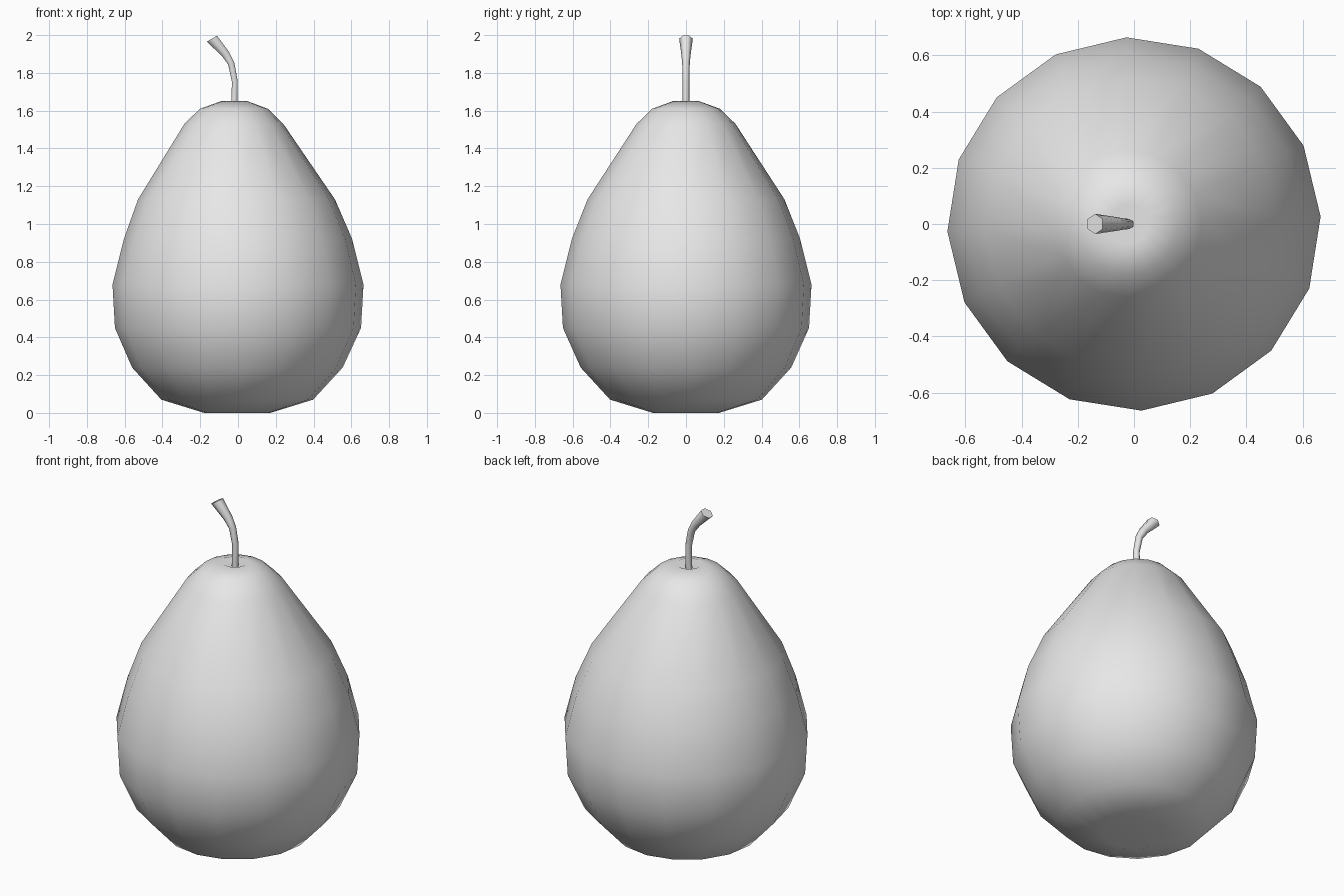
import bpy
import bmesh
import math
from mathutils import Vector

cube = bpy.data.objects.get("Cube")
if cube:
    bpy.data.objects.remove(cube, do_unlink=True)

# One plain grey for the whole fruit
GREY = (0.8, 0.8, 0.8, 1)
grey = bpy.data.materials.new("plain grey")
grey.use_nodes = True
grey.diffuse_color = GREY
grey.node_tree.nodes["Principled BSDF"].inputs["Base Color"].default_value = GREY


def loft(name, rings, sides, turn, start, end, sharp):
    """Skin rings of (centre, radius, lean) between two end points."""
    bm = bmesh.new()
    loops = []
    for centre, radius, lean in rings:
        across = Vector((math.cos(lean), 0, math.sin(lean)))
        loop = []
        for i in range(sides):
            a = turn + math.tau * i / sides
            offset = across * math.cos(a) + Vector((0, math.sin(a), 0))
            loop.append(bm.verts.new(Vector(centre) + offset * radius))
        loops.append(loop)
    first, last = bm.verts.new(start), bm.verts.new(end)
    for i in range(sides):
        j = (i + 1) % sides
        for low, high in zip(loops, loops[1:]):
            bm.faces.new((low[i], low[j], high[j], high[i]))
        bm.faces.new((first, loops[0][j], loops[0][i]))
        bm.faces.new((last, loops[-1][i], loops[-1][j]))
    bmesh.ops.recalc_face_normals(bm, faces=bm.faces)
    mesh = bpy.data.meshes.new(name)
    bm.to_mesh(mesh)
    bm.free()
    mesh.materials.append(grey)
    obj = bpy.data.objects.new(name, mesh)
    bpy.context.collection.objects.link(obj)
    bpy.ops.object.select_all(action="DESELECT")
    obj.select_set(True)
    bpy.context.view_layer.objects.active = obj
    bpy.ops.object.shade_smooth_by_angle(angle=math.radians(sharp))
    return obj


# Pear body: (radius, height, sideways drift of the ring), dimpled at both ends
profile = [
    (0.175, 0.0, -0.004), (0.402, 0.07, -0.004), (0.558, 0.24, -0.003),
    (0.652, 0.45, 0), (0.665, 0.68, 0), (0.605, 0.92, 0),
    (0.522, 1.13, -0.008), (0.262, 1.53, -0.022), (0.18, 1.61, -0.022),
    (0.07, 1.65, -0.02),
]
body_rings = [((x, 0, z), r, 0) for r, z, x in profile]
loft("pear_body", body_rings, 16, math.radians(2.3),
     (0, 0, 0.04), (-0.02, 0, 1.615), 100)

# Stem: rises straight, then bends to the right and flares to a cut end
stem_rings = [
    ((-0.02, 0, 1.59), 0.018, 0),
    ((-0.017, 0, 1.755), 0.018, math.radians(6)),
    ((-0.036, 0, 1.85), 0.02, math.radians(22)),
    ((-0.066, 0, 1.9), 0.025, math.radians(33)),
    ((-0.138, 0, 1.981), 0.036, math.radians(31)),
]
loft("stem", stem_rings, 6, math.radians(30),
     (-0.02, 0, 1.59), (-0.138, 0, 1.981), 62)
